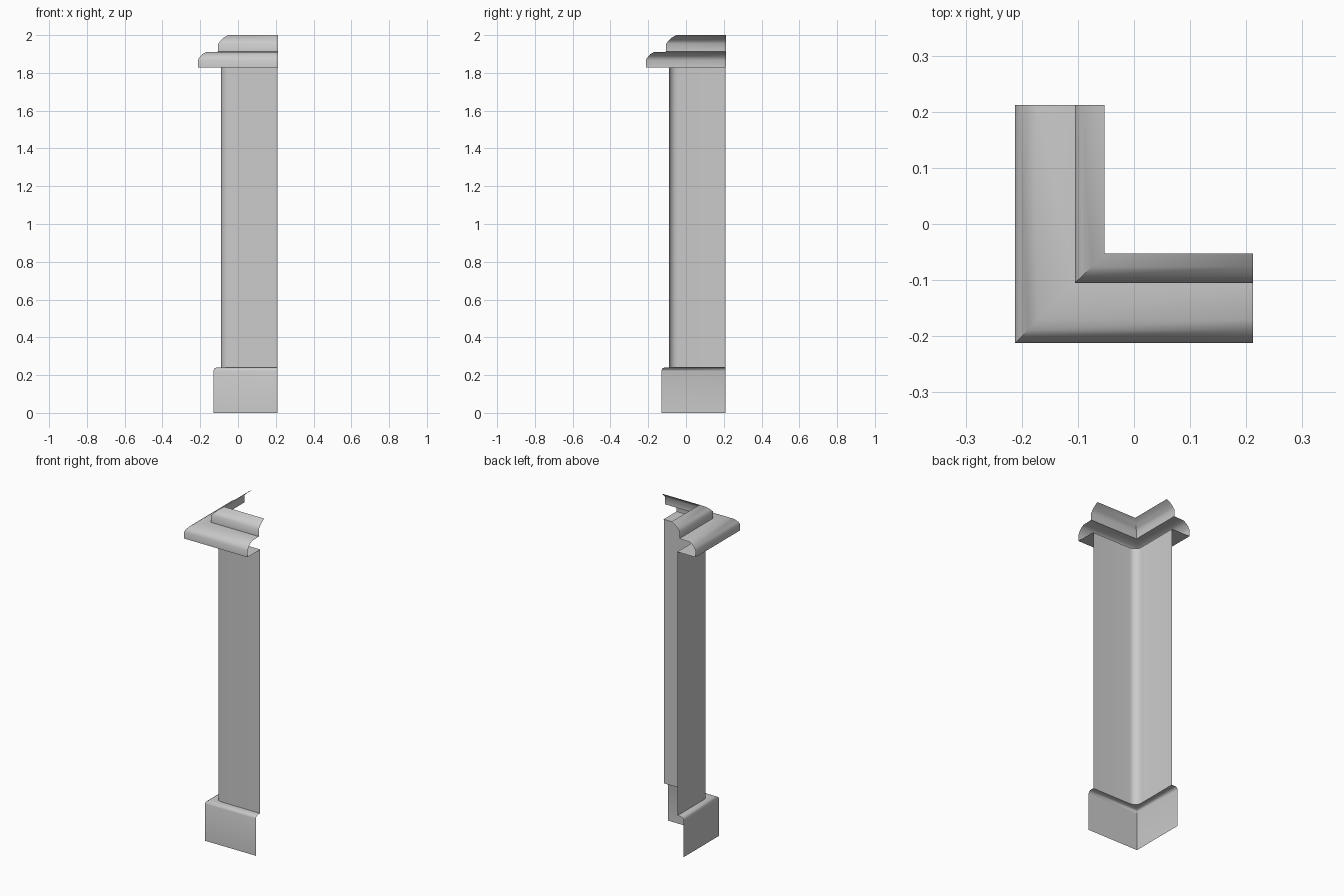
import bpy, bmesh, math

if "Cube" in bpy.data.objects:
    bpy.data.objects.remove(bpy.data.objects["Cube"])

SEG = 6      # segments in a rounded corner


def l_path(d, r, end):
    """Plan outline of one L-shaped row: offset d, corner radius r, leg end."""
    pts = [(-d, end)]
    for i in range(SEG + 1):
        a = math.pi + i / SEG * math.pi / 2
        pts.append((-d + r + r * math.cos(a), -d + r + r * math.sin(a)))
    pts.append((end, -d))
    return pts


def sweep(name, profile, end):
    """Sweep an open (offset, z, corner radius) profile round the L corner."""
    bm = bmesh.new()
    rows = [[bm.verts.new((x, y, z)) for x, y in l_path(d, r, end)]
            for d, z, r in profile]
    for lo, hi in zip(rows, rows[1:]):
        for i in range(len(lo) - 1):
            bm.faces.new((lo[i], lo[i + 1], hi[i + 1], hi[i]))
    # sharp rows collapse to a clean mitre
    bmesh.ops.remove_doubles(bm, verts=bm.verts, dist=1e-5)
    mesh = bpy.data.meshes.new(name)
    bm.to_mesh(mesh)
    bm.free()
    ob = bpy.data.objects.new(name, mesh)
    bpy.context.collection.objects.link(ob)
    bpy.ops.object.select_all(action='DESELECT')
    ob.select_set(True)
    bpy.context.view_layer.objects.active = ob
    bpy.ops.object.shade_smooth_by_angle(angle=math.radians(50))
    return ob


R = 0.045    # post corner radius

# plinth with eased top edge and a ledge back to the post
sweep("base_plinth", [(0.13, 0, 0), (0.13, 0.222, 0), (0.126, 0.234, 0),
                      (0.114, 0.24, 0), (0.09, 0.24, R)], 0.21)

# tall post with rounded corner
sweep("corner_post", [(0.09, 0.24, R), (0.09, 1.828, R)], 0.21)

# two-step cornice: soffit, lower moulding, upper moulding
sweep("cornice", [(0.09, 1.828, R), (0.212, 1.828, 0), (0.212, 1.867, 0),
                  (0.204, 1.882, 0), (0.189, 1.899, 0), (0.17, 1.91, 0),
                  (0.105, 1.912, 0), (0.105, 1.955, 0), (0.093, 1.970, 0),
                  (0.076, 1.986, 0), (0.053, 2.0, 0)], 0.212)
